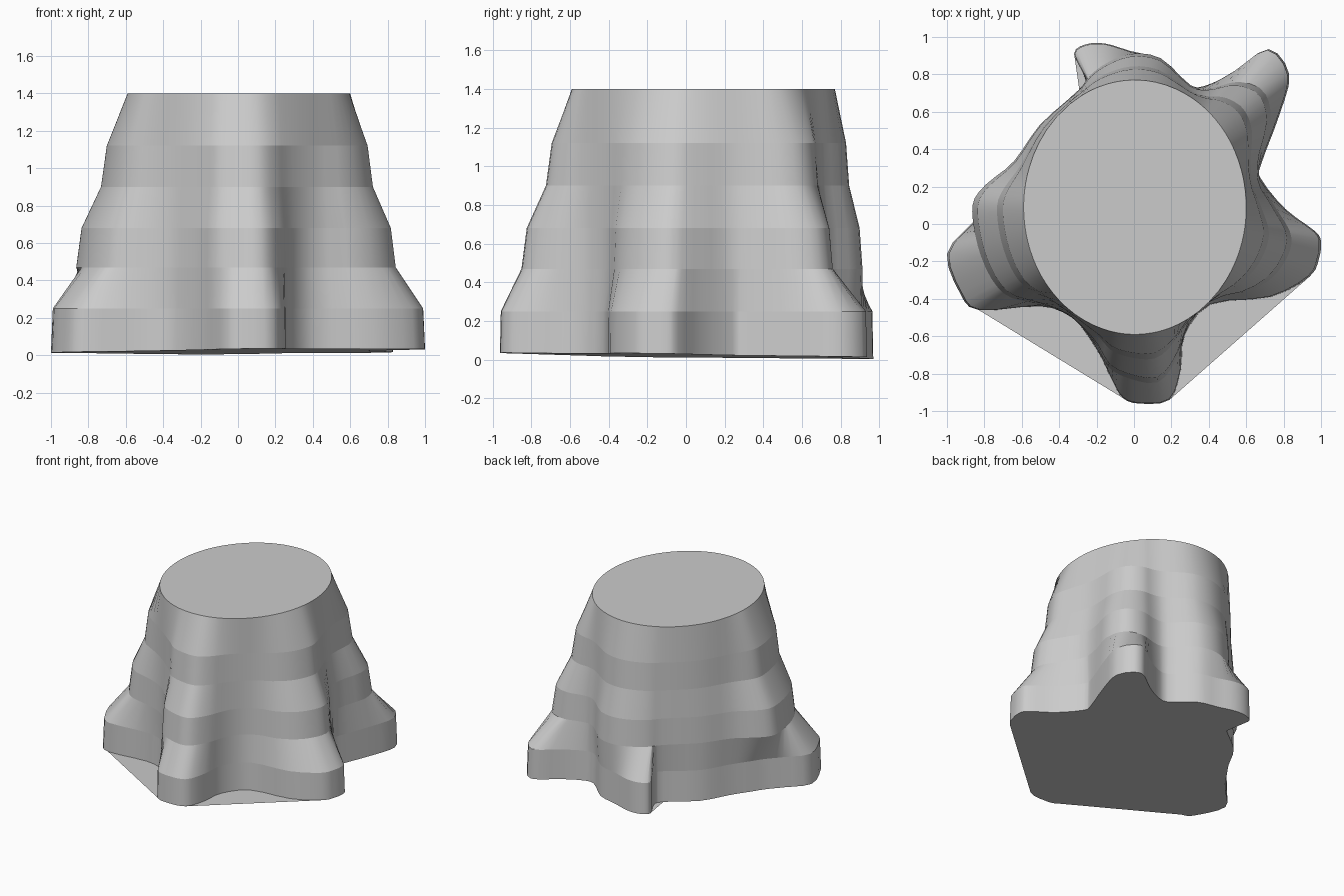
import bpy, bmesh, math
from mathutils import Vector

if "Cube" in bpy.data.objects:
    bpy.data.objects.remove(bpy.data.objects["Cube"])

# Root outline at ground level, clockwise from the right-hand root
ROOTS = [(1.0, -.1), (.99, -.18), (.94, -.28), (.73, -.39), (.41, -.43), (.27, -.6),
         (.25, -.78), (.19, -.94), (.03, -.96), (-.06, -.93), (-.12, -.83),
         (-.2, -.67), (-.33, -.5), (-.5, -.44), (-.83, -.46), (-.93, -.37),
         (-1, -.16), (-.87, 0), (-.78, .1), (-.71, .2), (-.62, .33),
         (-.5, .53), (-.29, .7), (-.26, .775), (-.32, .91), (-.26, .96),
         (-.155, .965), (-.02, .925), (.14, .88), (.3, .74), (.41, .75),
         (.54, .82), (.72, .935), (.83, .8), (.78, .59), (.68, .32),
         (.68, .24), (.81, .08), (.97, -.04)]
# Softer trunk outline halfway up
TRUNK = [(.83, -.08), (.75, -.26), (.6, -.36), (.43, -.4), (.3, -.52), (.22, -.72),
         (.13, -.83), (0, -.82), (-.13, -.76), (-.2, -.64), (-.33, -.5), (-.48, -.43),
         (-.68, -.37), (-.8, -.18), (-.85, .08), (-.79, .2), (-.64, .33), (-.5, .53),
         (-.3, .71), (-.2, .82), (-.03, .9), (.14, .88), (.3, .74), (.4, .72),
         (.55, .75), (.68, .7), (.72, .55), (.67, .36), (.67, .22), (.74, .1)]
# Height and how far each upper ring flares from the cut top to the trunk outline
TIERS = [(.47, 1.06), (.68, .95), (.9, .55), (1.12, .43), (1.4, 0)]
CENTRE = Vector((.005, .09))
RX, RY = .595, .68   # cut top ellipse
SUB = 3


def spline(pts, sub):
    """Closed Catmull-Rom curve through the points."""
    pts = [Vector(p) for p in pts]
    n, out = len(pts), []
    for i in range(n):
        a, b, c, d = (pts[(i + k) % n] for k in (-1, 0, 1, 2))
        for s in range(sub):
            t = s / sub
            out.append(.5 * (2 * b + (c - a) * t + (2 * a - 5 * b + 4 * c - d) * t * t
                             + (3 * b - a - 3 * c + d) * t ** 3))
    return out


def radius(curve, u):
    """Distance from the centre to a closed curve in direction u."""
    best = 0
    for a, b in zip(curve, curve[1:] + curve[:1]):
        a, b = a - CENTRE, b - CENTRE
        ca, cb = u.cross(a), u.cross(b)
        if ca * cb <= 0 and ca != cb:
            best = max(best, u.dot(a.lerp(b, ca / (ca - cb))))
    return best


# Directions of the root points, kept in clockwise order
base = spline(ROOTS, SUB)
trunk = spline(TRUNK, 4)
dirs, last = [], 10
for p in base:
    d = p - CENTRE
    ang = math.atan2(d.y, d.x)
    while ang > last + 1:
        ang -= 2 * math.pi
    last = min(ang, last - .006)
    dirs.append(Vector((math.cos(last), math.sin(last))))

# Rings: ground, top of roots, then the trunk tiers
layers = [[(max(-1, min(1, p.x)), p.y, max(0, .02 + .01 * p.x - .015 * p.y)) for p in base],
          [(max(-1, min(1, p.x)) * .99, p.y * .995, .25) for p in base]]
for z, w in TIERS:
    layer = []
    for u in dirs:
        top = 1 / math.hypot(u.x / RX, u.y / RY)
        r = top + (radius(trunk, u) - top) * w
        layer.append((*(CENTRE + u * r), z))
    layers.append(layer)

# Bark: stacked rings joined by quads
bm = bmesh.new()
rings = [[bm.verts.new(co) for co in layer] for layer in layers]
n = len(base)
for lo, hi in zip(rings, rings[1:]):
    for i in range(n):
        j = (i + 1) % n
        bm.faces.new((lo[j], lo[i], hi[i], hi[j]))

# Cut top and underside
bm.faces.new(list(reversed(rings[-1])))
bm.faces.new(rings[0])
# Thin ground webs spanning the gaps between roots
for a, b in ((2, 7), (9, 14), (22, 24)):
    bm.faces.new(list(reversed(rings[0][a * SUB:b * SUB + 1])))

# Crisp horizontal tier edges, smooth around the trunk
ring_edges = [sorted((r[i].co.to_tuple(4), r[(i + 1) % n].co.to_tuple(4)))
              for r in rings for i in range(n)]
ring_keys = {tuple(k) for k in ring_edges}
for f in bm.faces:
    f.smooth = len(f.verts) == 4
for e in bm.edges:
    key = tuple(sorted(v.co.to_tuple(4) for v in e.verts))
    e.smooth = key not in ring_keys

mesh = bpy.data.meshes.new("tree_stump")
bm.to_mesh(mesh)
bm.free()
stump = bpy.data.objects.new("tree_stump", mesh)
bpy.context.collection.objects.link(stump)
